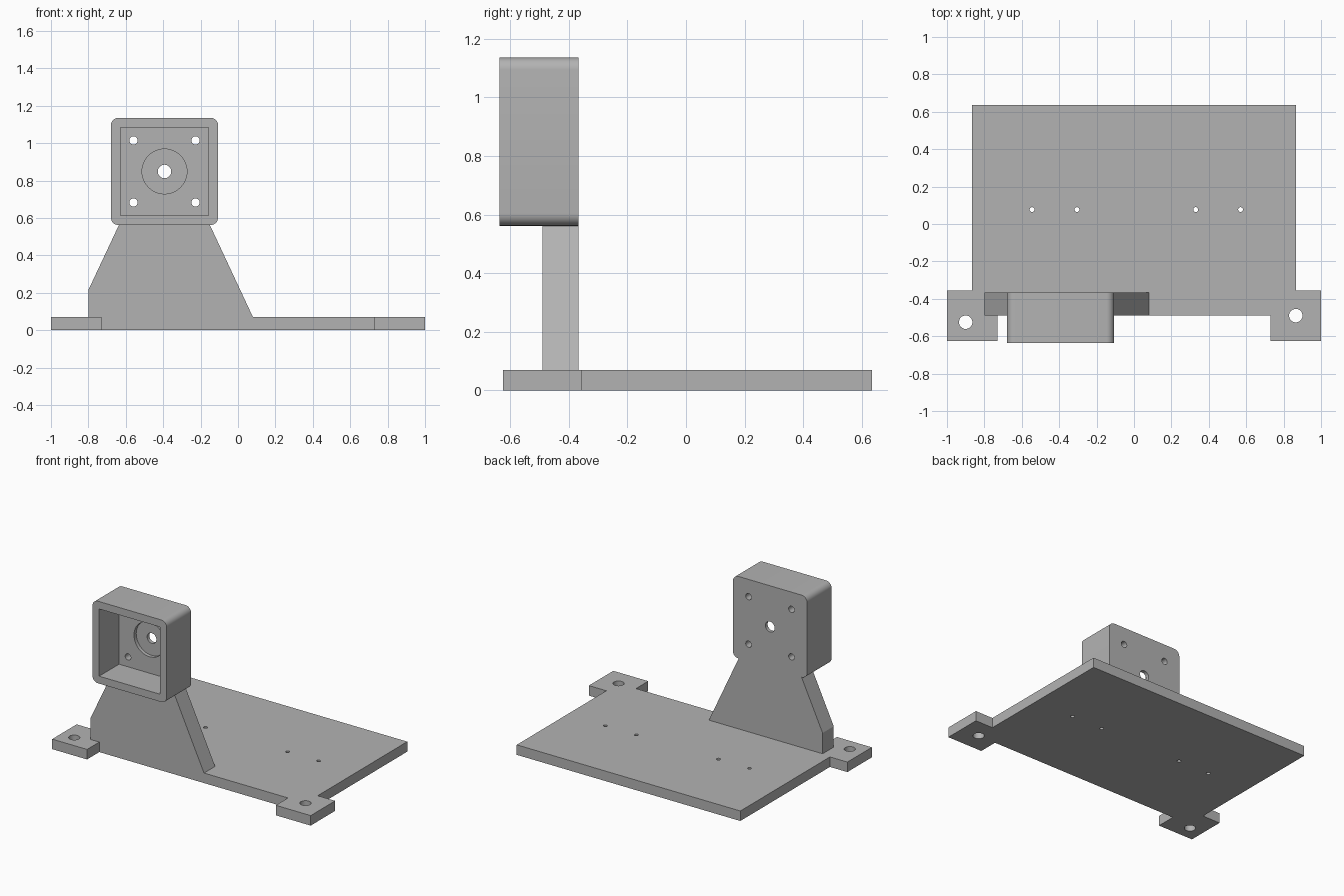
import bpy, bmesh, math
from mathutils import Vector

cube = bpy.data.objects.get("Cube")
if cube:
    bpy.data.objects.remove(cube, do_unlink=True)

grey = bpy.data.materials.new("plain grey")
grey.use_nodes = True
colour = (0.45, 0.45, 0.45, 1)
grey.diffuse_color = colour
grey.node_tree.nodes["Principled BSDF"].inputs["Base Color"].default_value = colour


def prism(name, outline, start, end, axis):
    """Extrude a 2D outline: (x, y) along z, or (x, z) along y."""
    def place(p, d):
        return (p[0], p[1], d) if axis == "z" else (p[0], d, p[1])
    bm = bmesh.new()
    face = bm.faces.new([bm.verts.new(place(p, start)) for p in outline])
    result = bmesh.ops.extrude_face_region(bm, geom=[face])
    shift = Vector(place((0, 0), end - start))
    verts = [v for v in result["geom"] if isinstance(v, bmesh.types.BMVert)]
    bmesh.ops.translate(bm, verts=verts, vec=shift)
    bmesh.ops.recalc_face_normals(bm, faces=bm.faces)
    mesh = bpy.data.meshes.new(name)
    bm.to_mesh(mesh)
    bm.free()
    mesh.materials.append(grey)
    obj = bpy.data.objects.new(name, mesh)
    bpy.context.collection.objects.link(obj)
    return obj


def arc(cx, cy, r, first=0, sweep=360, steps=32):
    count = steps if sweep == 360 else steps + 1
    angles = [math.radians(first + sweep * i / steps) for i in range(count)]
    return [(cx + r * math.cos(a), cy + r * math.sin(a)) for a in angles]


def square(cx, cy, half, r=0):
    """Square outline, with rounded corners when r is given."""
    points = []
    for i, (sx, sy) in enumerate([(1, 1), (-1, 1), (-1, -1), (1, -1)]):
        x, y = cx + sx * (half - r), cy + sy * (half - r)
        points += arc(x, y, r, 90 * i, 90, 8) if r else [(x, y)]
    return points


def cut(target, outline, start, end, axis):
    """Subtract a prism from the target and discard the cutter."""
    cutter = prism("cutter", outline, start, end, axis)
    mod = target.modifiers.new("cut", "BOOLEAN")
    mod.operation = "DIFFERENCE"
    mod.solver = "EXACT"
    mod.object = cutter
    bpy.context.view_layer.objects.active = target
    bpy.ops.object.modifier_apply(modifier=mod.name)
    bpy.data.objects.remove(cutter, do_unlink=True)


def smooth(obj):
    bpy.ops.object.select_all(action="DESELECT")
    obj.select_set(True)
    bpy.context.view_layer.objects.active = obj
    bpy.ops.object.shade_smooth_by_angle(angle=math.radians(30))


# Base plate with a mounting tab at each front corner
THICK = 0.07
FRONT, BACK = -0.49, 0.635
half_outline = [(0.73, FRONT), (0.73, -0.625), (1, -0.625),
                (1, -0.355), (0.865, -0.355), (0.865, BACK)]
base_plate = prism("base_plate",
                   half_outline + [(-x, y) for x, y in reversed(half_outline)],
                   0, THICK, "z")

# Tab bolt holes and the row of small screw holes
holes = [(-0.9, -0.525, 0.036), (0.865, -0.49, 0.036)]
holes += [(x, 0.077, 0.013) for x in (-0.545, -0.305, 0.33, 0.57)]
for x, y, r in holes:
    cut(base_plate, arc(x, y, r), -0.1, 0.2, "z")
smooth(base_plate)

# Tapered upright
REAR = -0.367
upright = prism("upright",
                [(-0.8, THICK), (0.08, THICK), (-0.15, 0.562),
                 (-0.637, 0.562), (-0.8, 0.215)],
                FRONT, REAR, "y")

# Motor housing: rounded box, open at the front
CX, CZ = -0.393, 0.849
housing = prism("motor_housing", square(CX, CZ, 0.287, 0.042), -0.637, REAR, "y")
cut(housing, square(CX, CZ, 0.235), -0.8, -0.417, "y")

# Round recess, shaft hole and four screw holes in the rear wall
cut(housing, arc(CX, CZ, 0.12, steps=48), -0.5, -0.392, "y")
cut(housing, arc(CX, CZ, 0.036), -0.5, -0.3, "y")
for x, z in square(CX, CZ, 0.166):
    cut(housing, arc(x, z, 0.022), -0.5, -0.3, "y")
smooth(housing)
